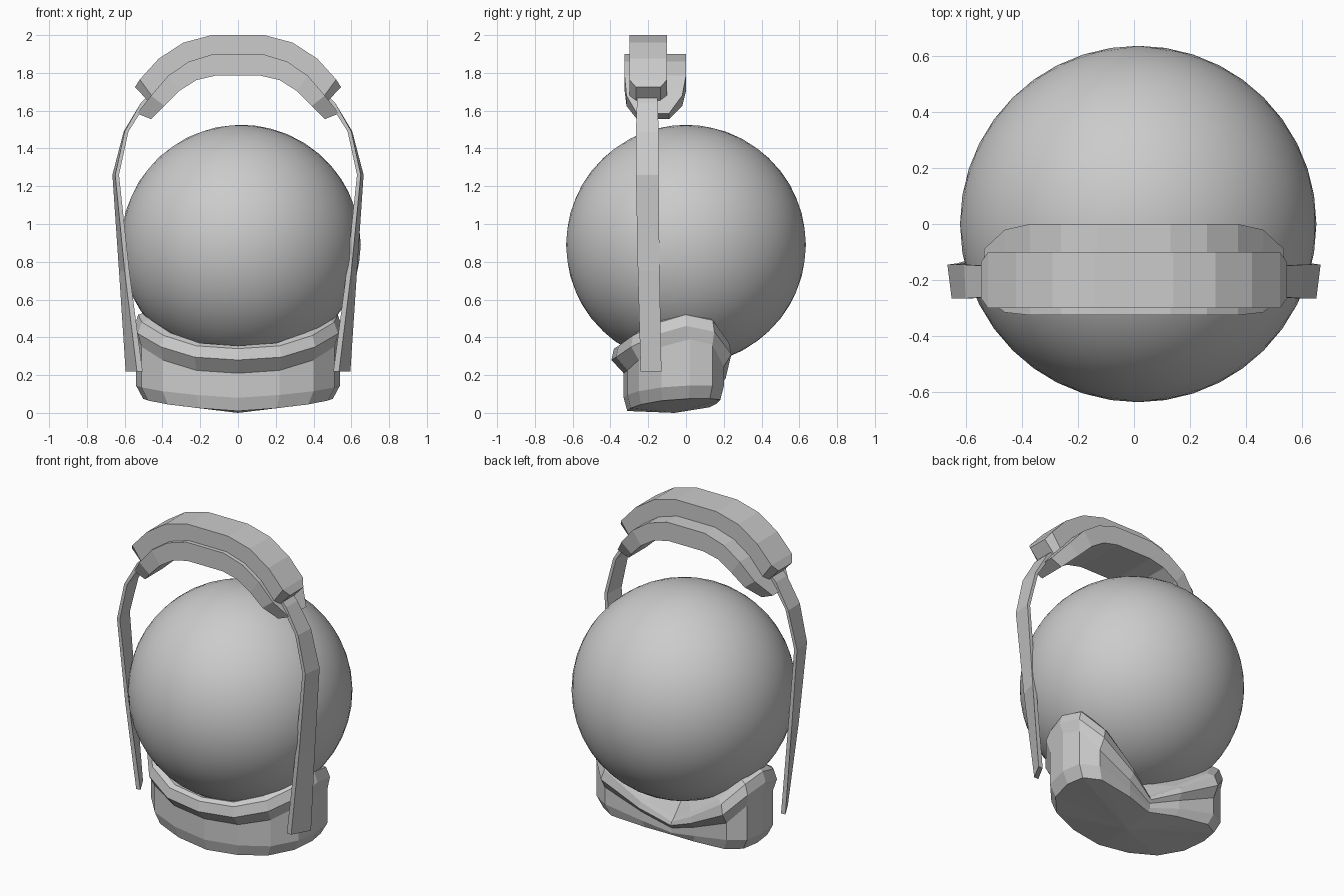
import bpy, bmesh
from mathutils import Vector

if "Cube" in bpy.data.objects:
    bpy.data.objects.remove(bpy.data.objects["Cube"])


def loft(name, rings, tips=(None, None), mirror=False):
    """Skin a list of closed rings; each end is capped flat or fanned to a tip."""
    bm = bmesh.new()
    vs = [[bm.verts.new(p) for p in r] for r in rings]
    n = len(vs[0])
    for a, b in zip(vs, vs[1:]):
        for i in range(n):
            j = (i + 1) % n
            bm.faces.new((a[i], a[j], b[j], b[i]))
    for ring, tip in zip((vs[0], vs[-1]), tips):
        if tip is None:
            bm.faces.new(ring)
        else:
            t = bm.verts.new(tip)
            for i in range(n):
                bm.faces.new((ring[i], ring[(i + 1) % n], t))
    bmesh.ops.recalc_face_normals(bm, faces=bm.faces)
    me = bpy.data.meshes.new(name)
    bm.to_mesh(me)
    bm.free()
    ob = bpy.data.objects.new(name, me)
    bpy.context.collection.objects.link(ob)
    if mirror:
        ob.modifiers.new("mirror", 'MIRROR')
    return ob


# Globe
bpy.ops.mesh.primitive_ico_sphere_add(subdivisions=4, radius=0.635, location=(0.015, 0, 0.89))
globe = bpy.context.object
globe.name = "globe"
bpy.ops.object.shade_smooth()

# Collar base: wall x, wall y, floor z, rim x, rim y, rim top z (front to back)
half = [
    (0.00, -0.33, 0.00, 0.00, -0.395, 0.34),
    (0.22, -0.31, 0.015, 0.23, -0.37, 0.355),
    (0.40, -0.25, 0.035, 0.41, -0.29, 0.41),
    (0.51, -0.13, 0.055, 0.53, -0.14, 0.48),
    (0.54, 0.02, 0.065, 0.55, 0.00, 0.52),
    (0.52, 0.14, 0.065, 0.53, 0.15, 0.49),
    (0.42, 0.20, 0.06, 0.42, 0.24, 0.37),
    (0.18, 0.18, 0.04, 0.18, 0.21, 0.22),
    (0.00, 0.14, 0.02, 0.00, 0.15, 0.12),
]
full = half + [(-a, b, c, -d, e, f) for a, b, c, d, e, f in half[-2:0:-1]]


def inset(x, y, k):
    return x * k, -0.06 + (y + 0.06) * k


rings = [[], [], [], [], [], []]
for wx, wy, zb, rx, ry, zt in full:
    h = zt - zb
    rings[0].append((*inset(rx, ry, 0.88), zt + min(0.015, h * 0.1)))
    rings[1].append((*inset(rx, ry, 0.96), zt))
    rings[2].append((rx, ry, zt - min(0.06, h * 0.2)))
    rings[3].append((wx, wy, zt - min(0.13, h * 0.4)))
    rings[4].append((wx, wy, zb + min(0.08, h * 0.3)))
    rings[5].append((*inset(wx, wy, 0.93), zb + 0.01))
loft("collar_base", rings, ((0, 0, 0.27), (0, -0.06, 0.0)))


# Arched pads: outer x,z  inner x,z  front y, back y
def arch(name, stations):
    st = [(-a, b, -c, d, e, f) for a, b, c, d, e, f in stations[::-1]] + stations
    loft(name, [[(ox, y0, oz), (ox, y1, oz), (ix, y1, iz), (ix, y0, iz)]
                for ox, oz, ix, iz, y0, y1 in st])


arch("top_pad", [
    (0.14, 2.00, 0.12, 1.88, -0.30, -0.10),
    (0.29, 1.96, 0.25, 1.84, -0.30, -0.10),
    (0.42, 1.875, 0.36, 1.77, -0.30, -0.10),
    (0.52, 1.765, 0.45, 1.67, -0.30, -0.10),
    (0.545, 1.725, 0.475, 1.65, -0.265, -0.135),
])
arch("under_pad", [
    (0.13, 1.90, 0.12, 1.785, -0.325, 0.0),
    (0.26, 1.86, 0.22, 1.762, -0.325, 0.0),
    (0.37, 1.785, 0.31, 1.705, -0.325, 0.0),
    (0.46, 1.68, 0.39, 1.625, -0.315, -0.02),
    (0.535, 1.585, 0.46, 1.555, -0.26, -0.09),
])

# Side straps: z, front x, back x, front y, back y, thickness
strap = [
    (0.22, 0.535, 0.595, -0.24, -0.13, 0.03),
    (0.75, 0.60, 0.63, -0.255, -0.14, 0.025),
    (1.26, 0.65, 0.665, -0.265, -0.145, 0.02),
    (1.49, 0.60, 0.605, -0.265, -0.145, 0.02),
    (1.64, 0.515, 0.515, -0.26, -0.15, 0.03),
    (1.72, 0.44, 0.44, -0.26, -0.15, 0.03),
]
loft("side_strap", [[(xf, yf, z), (xb, yb, z), (xb - t, yb, z), (xf - t, yf, z)]
                    for z, xf, xb, yf, yb, t in strap], mirror=True)
